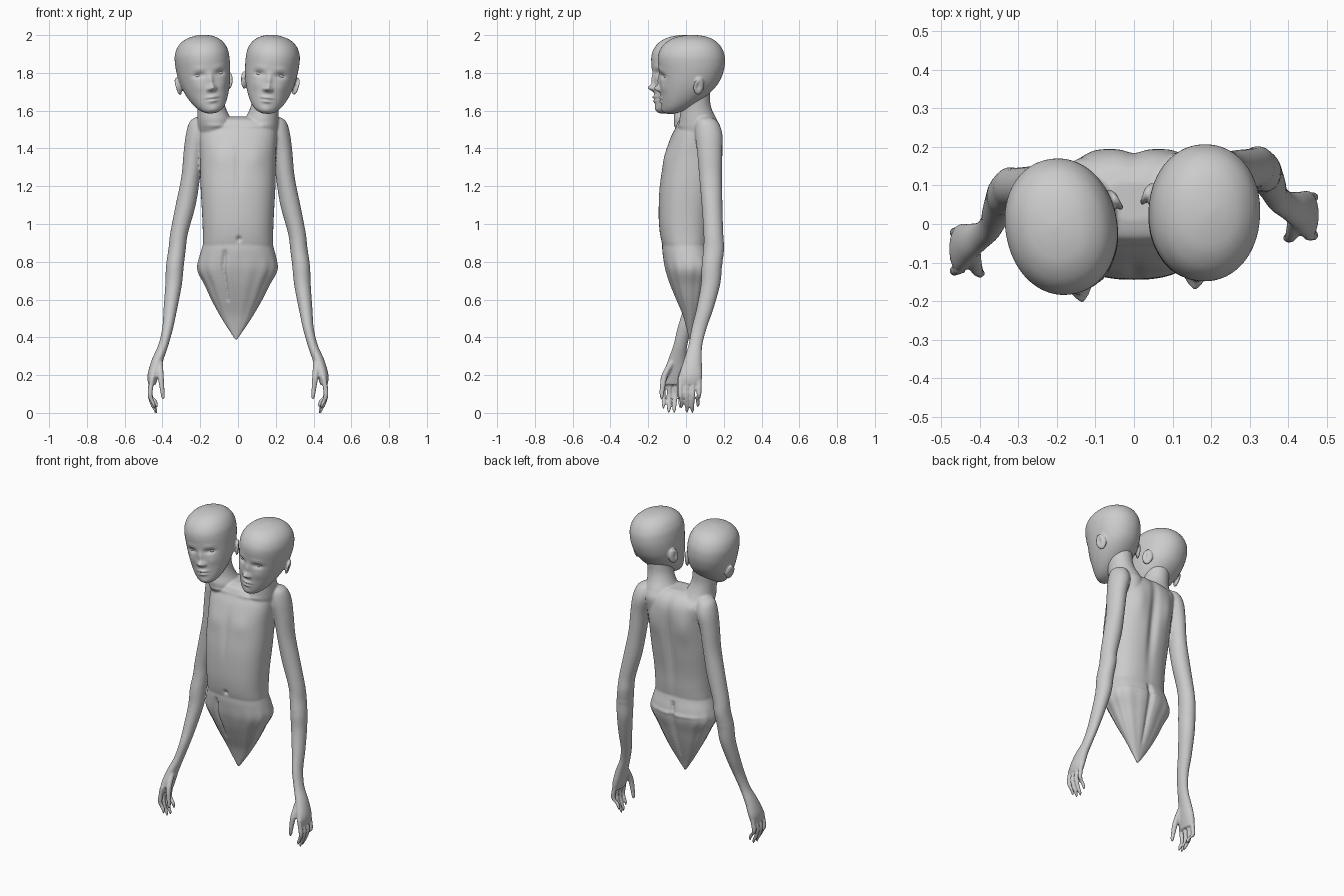
import bpy, bmesh, math
from mathutils import Vector, Matrix

if "Cube" in bpy.data.objects:
    bpy.data.objects.remove(bpy.data.objects["Cube"])


def spline(rings, steps):
    """Catmull-Rom resampling of section tuples."""
    pts = [rings[0]] + list(rings) + [rings[-1]]
    out = []
    for i in range(1, len(pts) - 2):
        p0, p1, p2, p3 = (Vector(p) for p in pts[i - 1:i + 3])
        for s in range(steps):
            t = s / steps
            out.append(0.5 * (2 * p1 + (p2 - p0) * t + (2 * p0 - 5 * p1 + 4 * p2 - p3) * t * t
                              + (3 * p1 - p0 - 3 * p2 + p3) * t ** 3))
    return out + [Vector(rings[-1])]


def loft(bm, rings, seg=32, power=2.0, steps=5, shape=None):
    """Closed tube through horizontal sections (z, cx, cy, rx, ry)."""
    loops = []
    for z, cx, cy, rx, ry in spline(rings, steps):
        loop = []
        for k in range(seg):
            a = 2 * math.pi * k / seg
            c, s = math.cos(a), math.sin(a)
            f = shape(a, z) if shape else 1.0
            x = math.copysign(abs(c) ** (2 / power), c) * rx * f
            y = math.copysign(abs(s) ** (2 / power), s) * ry * f
            loop.append(bm.verts.new((cx + x, cy + y, z)))
        loops.append(loop)
    for a, b in zip(loops, loops[1:]):
        for k in range(seg):
            bm.faces.new((a[k], a[(k + 1) % seg], b[(k + 1) % seg], b[k]))
    bm.faces.new(loops[0])
    bm.faces.new(loops[-1])


def front_back(rows):
    """(z, half width, front y, back y) -> loft sections."""
    return [(z, 0, (f + b) / 2, w, (b - f) / 2) for z, w, f, b in rows]


def make_object(name, bm):
    bmesh.ops.recalc_face_normals(bm, faces=bm.faces)
    me = bpy.data.meshes.new(name)
    bm.to_mesh(me)
    bm.free()
    ob = bpy.data.objects.new(name, me)
    bpy.context.collection.objects.link(ob)
    me.shade_smooth()
    return ob


def fuse(ob, voxel, iterations):
    """Merge overlapping shells into one smooth skin."""
    m = ob.modifiers.new("fuse", 'REMESH')
    m.mode = 'VOXEL'
    m.voxel_size = voxel
    s = ob.modifiers.new("soften", 'SMOOTH')
    s.factor = 0.5
    s.iterations = iterations
    dg = bpy.context.evaluated_depsgraph_get()
    dg.update()
    me = bpy.data.meshes.new_from_object(ob.evaluated_get(dg))
    ob.modifiers.clear()
    ob.data = me
    me.shade_smooth()


def sculpt(ob, brushes):
    """Soft brush strokes: (centre, radii, push, mirrored)."""
    for c, r, push, mirrored in brushes:
        for sx in ((1, -1) if mirrored else (1,)):
            p = Vector(push)
            p.x *= sx
            for v in ob.data.vertices:
                dz = (v.co.z - c[2]) / r[2]
                if abs(dz) > 2.5:
                    continue
                dx, dy = (v.co.x - c[0] * sx) / r[0], (v.co.y - c[1]) / r[1]
                d = dx * dx + dy * dy + dz * dz
                if d < 6:
                    v.co += p * math.exp(-d)


# Pleats of the tapering lower body, with a slit in front and behind
def pleats(a, z):
    depth = min(1, max(0, (.84 - z) / .1))
    f = 1 + .014 * depth * math.cos(14 * a)
    for slit, low in ((math.radians(252), .6), (math.radians(90), .5)):
        if z > low:
            f -= .14 * min(1, max(0, (.87 - z) / .03)) * math.exp(-((a - slit) / .05) ** 2)
    return f


# Body: torso, necks, arms, hands and lower body in one skin
bm = bmesh.new()
loft(bm, front_back([
    (.84, .17, -.10, .11), (.88, .185, -.122, .125), (.95, .186, -.138, .135),
    (1.05, .19, -.145, .145), (1.2, .198, -.14, .17), (1.35, .2, -.115, .19),
    (1.45, .205, -.085, .195), (1.51, .2, -.055, .182), (1.55, .16, -.035, .15),
    (1.568, .08, .01, .11)]), seg=64, power=2.4)
cone = front_back([
    (.92, .178, -.125, .122), (.87, .191, -.126, .134), (.83, .202, -.122, .145), (.78, .212, -.115, .152),
    (.74, .205, -.105, .145), (.68, .172, -.085, .125), (.6, .134, -.052, .1),
    (.52, .09, -.018, .072), (.45, .047, .002, .046), (.385, .004, .017, .025)])
loft(bm, [(z, -.01 * (.92 - z) / .53, cy, rx, ry) for z, _, cy, rx, ry in cone],
     seg=140, power=2.3, shape=pleats)

ARM = [(1.57, .19, .10, .02, .02), (1.545, .205, .11, .048, .055), (1.48, .215, .12, .06, .072),
       (1.38, .235, .125, .053, .066), (1.25, .25, .13, .05, .06), (1.1, .277, .138, .053, .055),
       (.95, .312, .145, .047, .052), (.87, .322, .147, .046, .055), (.78, .334, .137, .047, .054),
       (.68, .341, .13, .044, .051), (.55, .358, .1, .036, .045), (.45, .372, .07, .029, .04),
       (.36, .395, .05, .027, .037), (.28, .426, .036, .031, .048), (.2, .449, .025, .03, .062),
       (.15, .455, .021, .02, .058)]
for side in (1, -1):
    def place(rings):
        # the left arm sits further forward, most of all at the hand
        return [(z, x * side, y - (.025 + .062 * (1.5 - z) / 1.3 if side < 0 else 0), rx, ry)
                for z, x, y, rx, ry in rings]
    loft(bm, place(ARM))
    dy = -.03 if side < 0 else 0
    loft(bm, [(1.42, .12 * side, .08, .07, .09), (1.5, .122 * side, .075 + dy / 2, .09, .11),
              (1.55, .125 * side, .065 + dy, .09, .1),
              (1.6, .137 * side, .055 + dy, .078, .085), (1.65, .147 * side, .048 + dy, .073, .08),
              (1.72, .155 * side, .05 + dy, .073, .08)])
    for i, tip in enumerate((.035, .012, .01, .04)):
        y = -.03 + .033 * i
        yt = y * .88 + .002
        loft(bm, place([(.19, .453, y, .014, .014), (.1, .466, y, .0135, .0125),
                        (tip + .03, .456 - .004 * i, yt, .012, .011),
                        (tip + .008, .445 - .004 * i, yt, .010, .010),
                        (tip - .013, .441 - .004 * i, yt, .004, .004)]), seg=14)
    loft(bm, place([(.27, .415, .01, .018, .02), (.2, .41, -.025, .017, .018),
                    (.13, .402, -.035, .013, .014), (.085, .397, -.036, .01, .01),
                    (.07, .397, -.036, .004, .004)]), seg=14)
body = make_object("body_and_arms", bm)
fuse(body, .0058, 5)
sculpt(body, [
    ((0, .18, 1.25), (.028, .07, .26), (0, -.02, 0), False),      # spine groove
    ((.11, .19, 1.36), (.05, .06, .09), (0, .012, 0), True),      # shoulder blades
    ((.005, -.14, .92), (.012, .04, .014), (0, .014, 0), False),  # navel
    ((.09, -.1, 1.35), (.06, .06, .06), (0, -.007, 0), True),     # chest
    ((0, -.13, 1.3), (.02, .05, .14), (0, .006, 0), False),       # breastbone
    ((.1, -.05, 1.52), (.07, .05, .012), (0, -.006, 0), True),    # collarbones
    ((0, .15, .79), (.25, .08, .012), (0, .005, 0), False),       # back edge
])

# Head: skull and ears, then sculpted face
bm = bmesh.new()
loft(bm, front_back([
    (-.208, .018, -.135, -.09), (-.195, .05, -.15, -.05), (-.17, .076, -.156, 0),
    (-.13, .1, -.16, .06), (-.08, .12, -.163, .115), (-.03, .133, -.167, .152),
    (.03, .141, -.172, .174), (.08, .143, -.177, .179), (.12, .139, -.171, .172),
    (.16, .121, -.147, .15), (.19, .088, -.105, .112), (.205, .05, -.055, .065),
    (.212, .006, -.005, .01)]), seg=64, power=2.1)
for side in (1, -1):
    m = (Matrix.Translation((.138 * side, .045, -.045)) @ Matrix.Rotation(math.radians(28 * side), 4, 'Z')
         @ Matrix.Rotation(math.radians(10 * side), 4, 'Y') @ Matrix.Diagonal((.012, .032, .048, 1)))
    bmesh.ops.create_uvsphere(bm, u_segments=24, v_segments=16, radius=1, matrix=m)
head = make_object("head_left", bm)
fuse(head, .006, 4)
sculpt(head, [
    ((.056, -.15, .0), (.028, .05, .014), (0, .015, 0), True),       # eye sockets
    ((.054, -.155, .034), (.035, .05, .014), (0, -.003, 0), True),   # brows
    ((0, -.17, -.035), (.014, .05, .033), (0, -.012, 0), False),     # nose bridge
    ((0, -.175, -.074), (.017, .05, .016), (0, -.033, 0), False),    # nose tip
    ((.018, -.17, -.08), (.01, .05, .01), (0, -.011, 0), True),      # nostrils
    ((.06, -.14, -.06), (.03, .05, .03), (.002, -.004, 0), True),    # cheeks
    ((0, -.17, -.123), (.028, .05, .008), (0, -.014, 0), False),     # upper lip
    ((0, -.17, -.143), (.022, .05, .008), (0, -.013, 0), False),     # lower lip
    ((0, -.175, -.133), (.03, .05, .004), (0, .006, 0), False),      # mouth line
    ((0, -.16, -.185), (.025, .04, .018), (0, -.005, 0), False),     # chin
    ((.15, .04, -.042), (.01, .012, .022), (-.01, 0, 0), True),      # ear hollows
])
bm = bmesh.new()
for side in (1, -1):
    m = (Matrix.Translation((.056 * side, -.121, .0)) @ Matrix.Rotation(math.radians(14 * side), 4, 'Z')
         @ Matrix.Diagonal((1.15, 1, .6, 1)))
    bmesh.ops.create_uvsphere(bm, u_segments=24, v_segments=16, radius=.024, matrix=m)
eyes = make_object("eyes_left", bm)

# Two heads, each tilted outward
head_r = bpy.data.objects.new("head_right", head.data)
eyes_r = bpy.data.objects.new("eyes_right", eyes.data)
for ob in (head_r, eyes_r):
    bpy.context.collection.objects.link(ob)
for pair, loc, yaw, roll in (((head, eyes), (-.18, -.008, 1.79), 11, -7),
                             ((head_r, eyes_r), (.174, .028, 1.79), -2, 7)):
    for ob in pair:
        ob.matrix_world = (Matrix.Translation(loc) @ Matrix.Rotation(math.radians(roll), 4, 'Y')
                           @ Matrix.Rotation(math.radians(yaw), 4, 'Z'))
